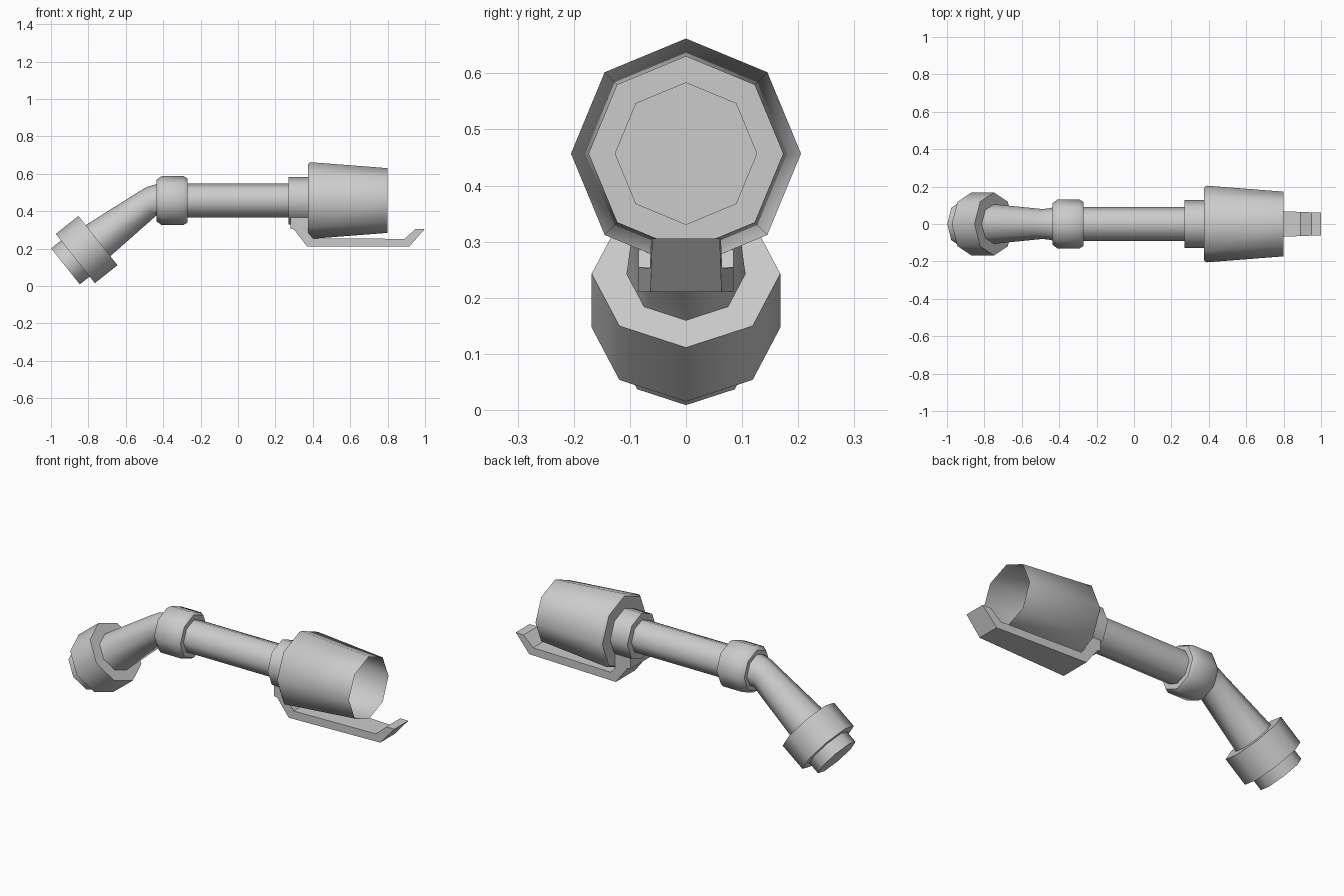
import bpy, bmesh
from math import sin, cos, pi, radians
from mathutils import Vector

if "Cube" in bpy.data.objects:
    bpy.data.objects.remove(bpy.data.objects["Cube"])

AXIS_Z = 0.457   # height of the main tube axis
SIDES = 8
BEND = radians(38.4)


def finish(name, bm, angle=50):
    bmesh.ops.recalc_face_normals(bm, faces=bm.faces)
    me = bpy.data.meshes.new(name)
    bm.to_mesh(me)
    bm.free()
    ob = bpy.data.objects.new(name, me)
    bpy.context.collection.objects.link(ob)
    bpy.ops.object.select_all(action='DESELECT')
    ob.select_set(True)
    bpy.context.view_layer.objects.active = ob
    bpy.ops.object.shade_smooth_by_angle(angle=radians(angle))
    return ob


def loft(name, stations, cap_start=True, cap_end=True):
    """Octagonal skin through (x, z, radius, tilt) stations."""
    bm = bmesh.new()
    rings = []
    for x, z, r, tilt in stations:
        up = Vector((-sin(tilt), 0, cos(tilt)))
        side = Vector((0, 1, 0))
        rings.append([bm.verts.new(Vector((x, 0, z)) + r * (up * cos(a) + side * sin(a)))
                      for a in (2 * pi * i / SIDES for i in range(SIDES))])
    for a, b in zip(rings, rings[1:]):
        for i in range(SIDES):
            j = (i + 1) % SIDES
            bm.faces.new((a[i], a[j], b[j], b[i]))
    if cap_start:
        bm.faces.new(rings[0])
    if cap_end:
        bm.faces.new(rings[-1])
    return finish(name, bm)


def straight(name, profile, **caps):
    return loft(name, [(x, AXIS_Z, r, 0) for x, r in profile], **caps)


# Main tube, middle ring and collar
straight("tube", [(-0.30, 0.09), (0.30, 0.09)])
straight("middle_ring", [(-0.435, 0.112), (-0.41, 0.13), (-0.29, 0.13), (-0.27, 0.118)])
straight("collar", [(0.27, 0.127), (0.38, 0.127)])

# Open thin-walled cup
straight("cup", [(0.375, 0.195), (0.387, 0.205), (0.80, 0.173)], cap_end=False)

# Bent arm flaring toward the end
loft("bent_arm", [(-0.41, 0.457, 0.09, 0), (-0.435, 0.457, 0.088, 0),
                  (-0.46, 0.451, 0.083, BEND / 2), (-0.49, 0.436, 0.08, BEND),
                  (-0.76, 0.234, 0.107, BEND)])


# End cap and plug along the bent axis
def along(d):
    return -0.7485 - d * cos(BEND), 0.243 - d * sin(BEND)


loft("end_cap", [(*along(0), 0.168, BEND), (*along(0.155), 0.168, BEND)])
loft("end_plug", [(*along(0.14), 0.123, BEND), (*along(0.222), 0.123, BEND)])

# Tapered lever beneath the cup, extruded from its side profile
profile = [(0.28, 0.37), (0.28, 0.307), (0.30, 0.302), (0.37, 0.21), (0.915, 0.21),
           (1.0, 0.306), (0.95, 0.306), (0.89, 0.252), (0.40, 0.255), (0.376, 0.285), (0.376, 0.37)]
bm = bmesh.new()
sides = []
for s in (-1, 1):
    sides.append([bm.verts.new((x, s * (0.085 - 0.04 * max(0, x - 0.38)), z)) for x, z in profile])
    bm.faces.new(sides[-1])
n = len(profile)
for i in range(n):
    j = (i + 1) % n
    bm.faces.new((sides[0][i], sides[0][j], sides[1][j], sides[1][i]))
finish("lever", bm, 20)
